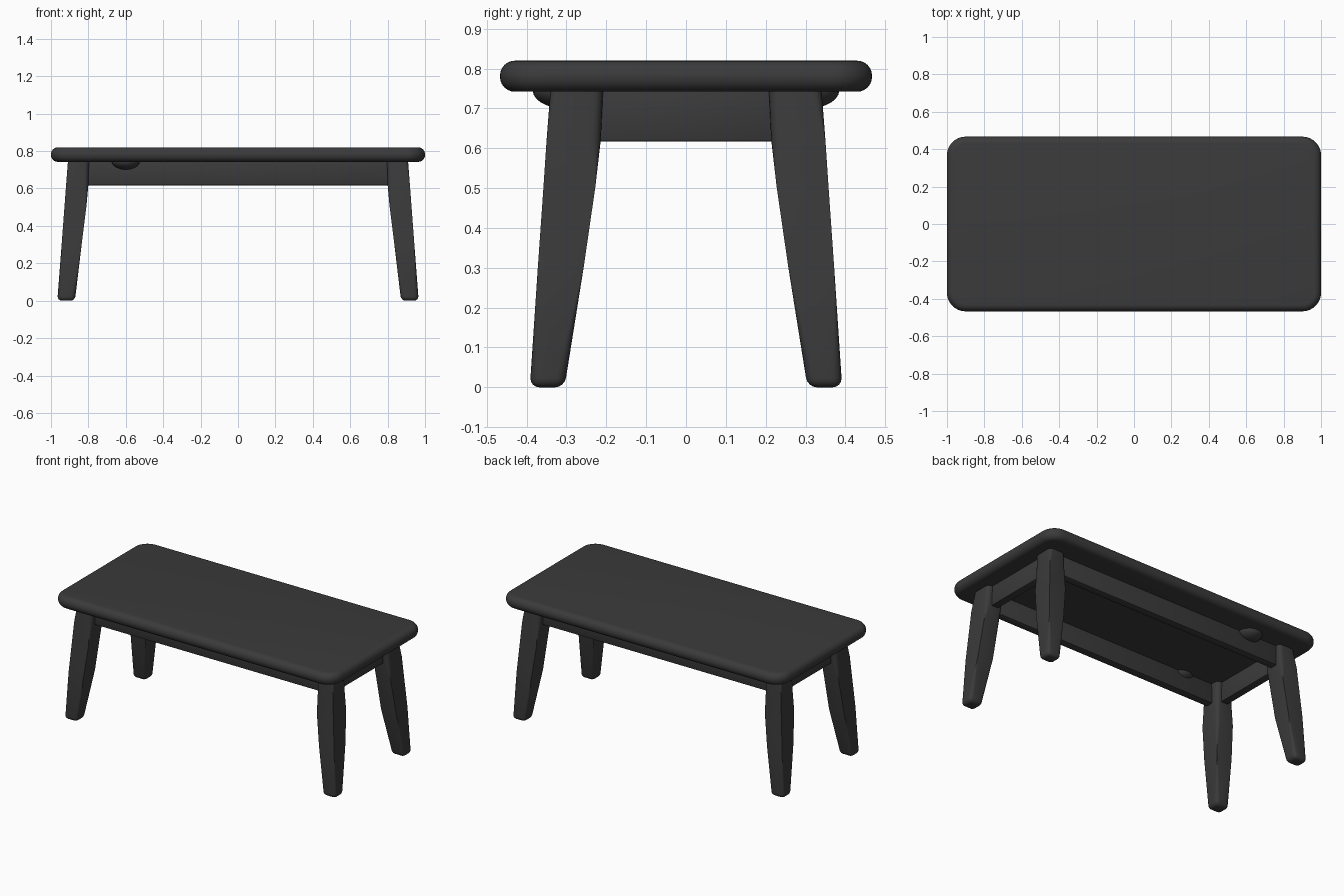
import bpy, bmesh, math

if "Cube" in bpy.data.objects:
    bpy.data.objects.remove(bpy.data.objects["Cube"])

charcoal = bpy.data.materials.new("charcoal")
charcoal.use_nodes = True
charcoal.diffuse_color = (0.043, 0.043, 0.043, 1)
charcoal.node_tree.nodes["Principled BSDF"].inputs["Base Color"].default_value = charcoal.diffuse_color


def finish(bm, name):
    """Turn a bmesh into a smooth-shaded object with the table material."""
    bmesh.ops.recalc_face_normals(bm, faces=bm.faces)
    mesh = bpy.data.meshes.new(name)
    bm.to_mesh(mesh)
    bm.free()
    mesh.materials.append(charcoal)
    obj = bpy.data.objects.new(name, mesh)
    bpy.context.collection.objects.link(obj)
    bpy.ops.object.select_all(action='DESELECT')
    obj.select_set(True)
    bpy.context.view_layer.objects.active = obj
    bpy.ops.object.shade_smooth_by_angle(angle=math.radians(35))
    return obj


def box(size, centre):
    bm = bmesh.new()
    bmesh.ops.create_cube(bm, size=1)
    bmesh.ops.scale(bm, vec=size, verts=bm.verts)
    bmesh.ops.translate(bm, vec=centre, verts=bm.verts)
    return bm


def bevel(bm, edges, radius, segments):
    bmesh.ops.bevel(bm, geom=edges, offset=radius, segments=segments,
                    profile=0.5, affect='EDGES', clamp_overlap=True)


# Tabletop: rounded corners, then a fully rounded rim
top = box((2, 0.934, 0.078), (0, 0, 0.781))
bevel(top, [e for e in top.edges if abs(e.verts[0].co.z - e.verts[1].co.z) > 0.01], 0.1, 10)
bevel(top, [e for e in top.edges if abs(e.verts[0].co.z - e.verts[1].co.z) < 0.001], 0.0375, 6)
finish(top, "tabletop")

# Leg sections: height, x inner, x outer, y inner, y outer
sections = [
    (0.0, 0.872, 0.966, 0.305, 0.392),
    (0.3, 0.836, 0.943, 0.257, 0.372),
    (0.5, 0.811, 0.928, 0.228, 0.358),
    (0.62, 0.8, 0.919, 0.214, 0.35),
    (0.75, 0.797, 0.909, 0.208, 0.34),
]


def leg(name, sx, sy):
    bm = bmesh.new()
    rings = [[bm.verts.new((sx * x, sy * y, z))
              for x, y in ((x0, y0), (x1, y0), (x1, y1), (x0, y1))]
             for z, x0, x1, y0, y1 in sections]
    for low, high in zip(rings, rings[1:]):
        for i in range(4):
            j = (i + 1) % 4
            bm.faces.new((low[i], low[j], high[j], high[i]))
    bm.faces.new(rings[0])
    bm.faces.new(rings[-1])
    corners = [e for e in bm.edges
               if abs(e.verts[0].co.z - e.verts[1].co.z) > 0.01
               or max(v.co.z for v in e.verts) < 0.01]
    bevel(bm, corners, 0.024, 4)
    finish(bm, name)


for end, sy in (("front", -1), ("back", 1)):
    for side, sx in (("right", -1), ("left", 1)):
        leg(f"{end}_{side}_leg", sx, sy)

    # Long rail between the legs
    rail = box((1.66, 0.05, 0.13), (0, sy * 0.285, 0.682))
    bevel(rail, rail.edges[:], 0.006, 2)
    finish(rail, f"{end}_rail")

    # Small rounded lump joining rail and tabletop
    lump = bmesh.new()
    bmesh.ops.create_uvsphere(lump, u_segments=24, v_segments=12, radius=1)
    bmesh.ops.scale(lump, vec=(0.075, 0.075, 0.045), verts=lump.verts)
    bmesh.ops.translate(lump, vec=(-0.6, sy * 0.31, 0.746), verts=lump.verts)
    finish(lump, f"{end}_rail_lump")

# Short rails at the two ends
for side, sx in (("right", -1), ("left", 1)):
    rail = box((0.05, 0.48, 0.13), (sx * 0.855, 0, 0.682))
    bevel(rail, rail.edges[:], 0.006, 2)
    finish(rail, f"{side}_rail")
